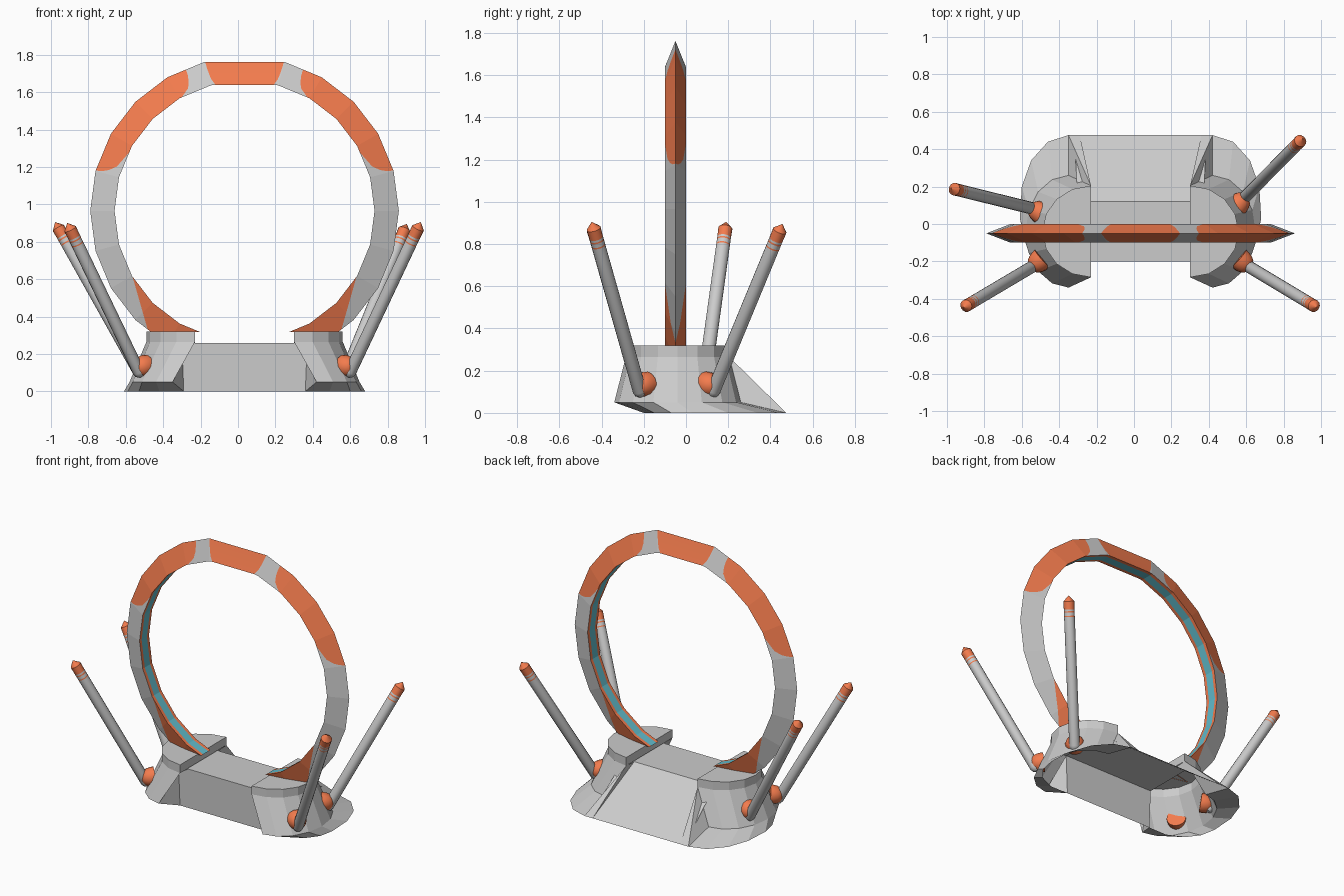
import bpy, bmesh, math
from mathutils import Vector

if "Cube" in bpy.data.objects:
    bpy.data.objects.remove(bpy.data.objects["Cube"])

CX = 0.035                      # symmetry plane of ring and base


def material(name, rgb):
    m = bpy.data.materials.new(name)
    m.diffuse_color = (*rgb, 1)
    m.use_nodes = True
    m.node_tree.nodes["Principled BSDF"].inputs["Base Color"].default_value = m.diffuse_color
    return m


GREY = material("grey", (0.7, 0.7, 0.7))
ORANGE = material("orange", (0.9, 0.2, 0.075))
CYAN = material("cyan", (0.12, 0.5, 0.6))


def finish(bm, name, mats=(), recalc=True):
    if recalc:
        bmesh.ops.recalc_face_normals(bm, faces=bm.faces[:])
    me = bpy.data.meshes.new(name)
    bm.to_mesh(me)
    bm.free()
    for m in mats:
        me.materials.append(m)
    ob = bpy.data.objects.new(name, me)
    bpy.context.collection.objects.link(ob)
    return ob


# Ring: 24-sided, triangular section with the sharp edge outwards
RC, R_OUT, R_IN = Vector((CX, -0.05, 0.965)), 0.825, 0.695


def ring_point(a, t, y):
    k = math.cos(math.radians(7.5)) / math.cos(math.radians(abs(a) % 15 - 7.5))
    r = (R_OUT + (R_IN - R_OUT) * t) * k
    return RC + Vector((r * math.sin(math.radians(a)), y, r * math.cos(math.radians(a))))


def ring_section(bm, outer, inner):
    def ang(t):
        return inner + (outer - inner) * math.sqrt(1 - t * t)
    steps = [0.25, 0.5, 0.75, 1]
    tys = [(0, 0)] + [(t, 0.05 * t) for t in steps] + [(1, 0.028), (1, -0.028)]
    tys += [(t, -0.05 * t) for t in reversed(steps)]
    return [bm.verts.new(ring_point(ang(t), t, y)) for t, y in tys]


bm = bmesh.new()
half = [(14.8, 13, 0), (15, 15, 0), (22.5, 29, 1), (30, 30, 1), (45, 45, 1),
        (60, 60, 1), (74.8, 63, 0), (75, 75, 0)]
half += [(a, a, 0) for a in range(90, 166, 15)]
# (outer angle, inner angle, colour of the cell that follows)
cols = []
for i in range(len(half) - 1, -1, -1):
    before = half[i - 1][2] if i else 1
    cols.append((-half[i][0], -half[i][1], before))
cols += half
secs = [ring_section(bm, o, i) for o, i, _ in cols]
for s, s2, col in zip(secs, secs[1:], cols):
    for j in range(11):
        k = (j + 1) % 11
        f = bm.faces.new((s[j], s[k], s2[k], s2[j]))
        f.material_index = {4: 1, 5: 2, 6: 1}.get(j, col[2])
bmesh.ops.recalc_face_normals(bm, faces=bm.faces[:])
bmesh.ops.bisect_plane(bm, geom=bm.verts[:] + bm.edges[:] + bm.faces[:], dist=1e-5,
                       plane_co=(0, 0, 0.318), plane_no=(0, 0, 1), clear_inner=True)
# orange feet of the ring
for s in (-1, 1):
    faces = [f for f in bm.faces if f.calc_center_median().z < 0.8
             and s * (f.calc_center_median().x - CX) > 0]
    geom = faces + list({e for f in faces for e in f.edges}) + list({v for f in faces for v in f.verts})
    bmesh.ops.bisect_plane(bm, geom=geom, dist=1e-5, plane_co=(CX + s * 0.515, 0, 0.32),
                           plane_no=(s * 0.35, 0, -0.10))
for f in bm.faces:
    c = f.calc_center_median()
    if f.material_index == 0 and c.z < 0.72 and abs(c.x - CX) < 0.515 + (c.z - 0.32) * 0.286:
        f.material_index = 1
finish(bm, "ring", (GREY, ORANGE, CYAN), recalc=False)


# Base: two half-round lugs with a spreading skirt, open underneath
def arc(cx, cy, rx, ry, z, n=9):
    th = [math.pi * (i / (n - 1) - 0.5) for i in range(n)]
    return [(cx - rx * math.cos(t), cy + ry * math.sin(t), z) for t in th]


SKIRT = [(-.29, -.20), (-.42, -.20), (-.53, -.15), (-.59, -.07), (-.61, .03),
         (-.60, .20), (-.55, .34), (-.46, .44), (-.35, .475)]


def make_lug(name, mirror):
    bm = bmesh.new()

    def vert(p):
        return bm.verts.new((2 * CX - p[0] if mirror else p[0], p[1], p[2]))
    rows = [arc(-.23, -.04, .26, .245, .32), arc(-.23, -.04, .26, .245, .265),
            arc(-.35, -.04, .23, .30, .05), [(x, y, 0) for x, y in SKIRT]]
    rows = [[vert(p) for p in r] for r in rows]
    for a, b in zip(rows, rows[1:]):
        for i in range(8):
            bm.faces.new((a[i], a[i + 1], b[i + 1], b[i]))
    top, mid, low, out = rows
    bm.faces.new(top)
    bm.faces.new((top[0], mid[0], mid[-1], top[-1]))
    # slanted front end, and the fin joining the back ramp
    corner, inner = vert((-.30, -.2, .26)), vert((-.23, -.2, .26))
    bm.faces.new((mid[0], low[0], corner))
    bm.faces.new((low[0], out[0], corner))
    bm.faces.new((mid[0], corner, inner))
    bm.faces.new((mid[-1], low[-1], out[-1]))
    ramp_top, ramp_low = vert((-.23, .12, .26)), vert((-.29, .475, 0))
    bm.faces.new((mid[-1], out[-1], ramp_low))
    bm.faces.new((mid[-1], ramp_low, ramp_top))
    finish(bm, name)


make_lug("left_lug", False)
make_lug("right_lug", True)

# Bridge between the lugs: front wall, flat top, back ramp
bm = bmesh.new()
prof = [(-.29, -.2, 0), (-.30, -.2, .26), (-.30, .12, .26), (-.32, .475, 0)]
L = [bm.verts.new(p) for p in prof]
R = [bm.verts.new((2 * CX - x, y, z)) for x, y, z in prof]
for i in range(3):
    bm.faces.new((L[i], L[i + 1], R[i + 1], R[i]))
finish(bm, "bridge")


def lathe(name, profile, origin, axis, mats, idx, n=14):
    """Revolve (radius, height) points around an axis."""
    bm = bmesh.new()
    q = Vector((0, 0, 1)).rotation_difference(axis.normalized())
    rings = [[bm.verts.new(origin + q @ Vector((r * math.cos(2 * math.pi * i / n),
              r * math.sin(2 * math.pi * i / n), h))) for i in range(n)] for r, h in profile]
    for a, b, m in zip(rings, rings[1:], idx):
        for i in range(n):
            f = bm.faces.new((a[i], a[(i + 1) % n], b[(i + 1) % n], b[i]))
            f.material_index, f.smooth = m, True
    for f in (bm.faces.new(rings[0]), bm.faces.new(rings[-1])):
        f.material_index = idx[0] if f.verts[0] in rings[0] else idx[-1]
    ob = finish(bm, name, mats)
    bpy.ops.object.select_all(action='DESELECT')
    ob.select_set(True)
    bpy.context.view_layer.objects.active = ob
    bpy.ops.object.shade_smooth_by_angle(angle=math.radians(35))


# Four leaning rods with orange tips, each held by a domed socket
RODS = {"front_left": ((-.53, -.22, .105), (-.91, -.445, .895)),
        "back_left": ((-.53, .08, .105), (-.975, .19, .90)),
        "back_right": ((.58, .13, .105), (.90, .455, .89)),
        "front_right": ((.60, -.22, .105), (.975, -.445, .90))}
for name, (a, b) in RODS.items():
    a, b = Vector(a), Vector(b)
    n = (b - a).length
    prof = [(.012, -.03), (.027, -.018), (.033, 0), (.033, n - .125), (.033, n - .118),
            (.033, n - .098), (.033, n - .09), (.033, n - .08), (.034, n - .03), (.001, n + .005)]
    lathe(name + "_rod", prof, a, b - a, (GREY, ORANGE), [0, 0, 0, 1, 0, 1, 0, 1, 1])
    out = Vector((a.x - (-.34 if a.x < 0 else .41), a.y + .05, -.03)).normalized()
    dome = [(.060, 0), (.060, .02), (.055, .045), (.045, .065), (.028, .08), (.004, .085)]
    lathe(name + "_socket", dome, a - out * .055 + Vector((0, 0, .025)), out, (ORANGE,), [0] * 5)
